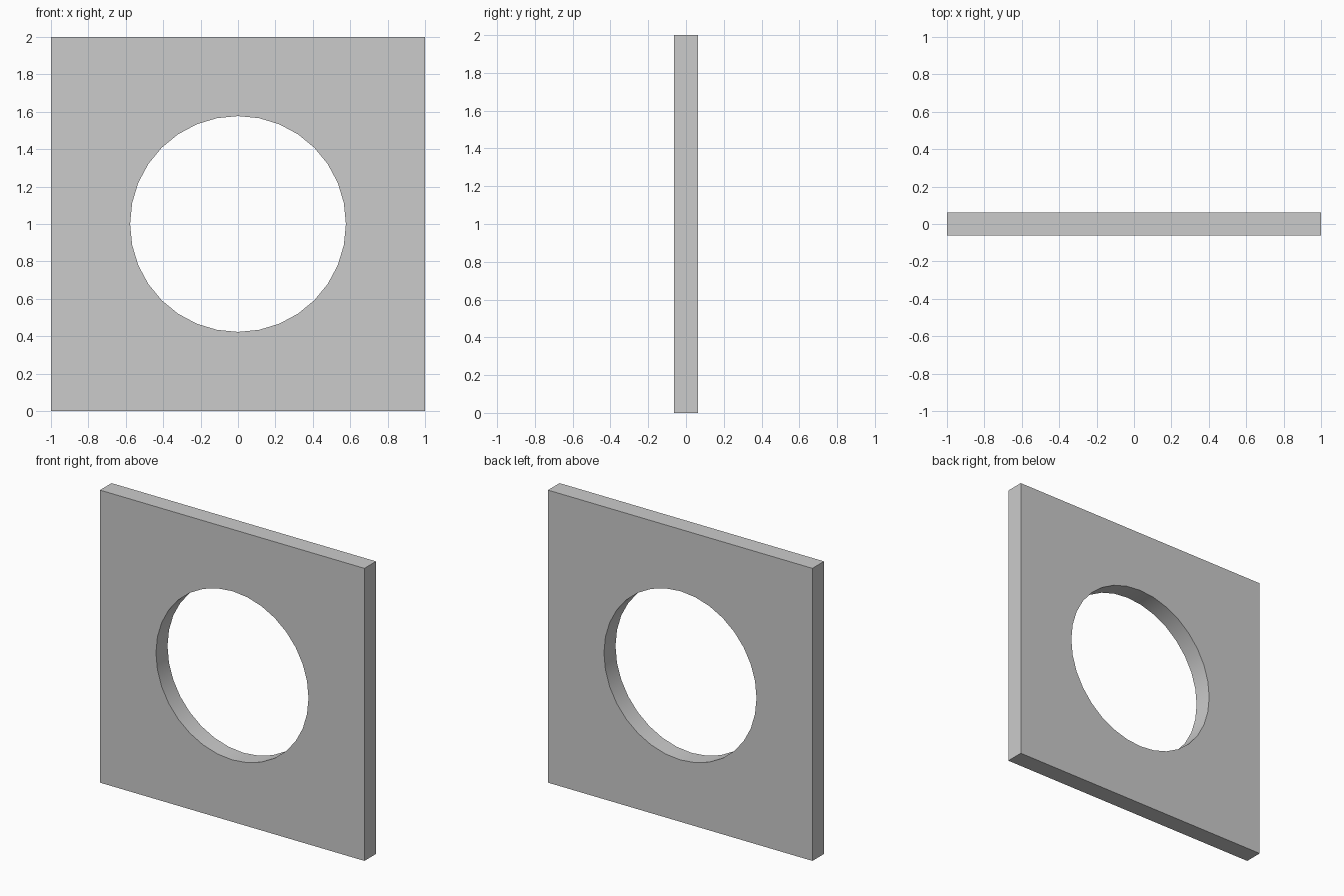
import bpy
import math

if "Cube" in bpy.data.objects:
    bpy.data.objects.remove(bpy.data.objects["Cube"])

SIZE, THICK = 2.0, 0.125
HOLE_R, HOLE_SIDES = 0.577, 32

# Square upright plate
bpy.ops.mesh.primitive_cube_add(size=1, location=(0, 0, SIZE / 2))
plate = bpy.context.object
plate.name = "square_plate"
plate.scale = (SIZE, THICK, SIZE)
bpy.ops.object.transform_apply(location=False, rotation=False, scale=True)

# Cutter for the round opening, axis along y
bpy.ops.mesh.primitive_cylinder_add(
    vertices=HOLE_SIDES, radius=HOLE_R, depth=THICK * 4,
    location=(0, 0, SIZE / 2), rotation=(math.pi / 2, 0, 0))
cutter = bpy.context.object
cutter.name = "hole_cutter"

# Cut the opening, then drop the helper
cut = plate.modifiers.new("round_hole", 'BOOLEAN')
cut.operation = 'DIFFERENCE'
cut.solver = 'EXACT'
cut.object = cutter
bpy.ops.object.select_all(action='DESELECT')
plate.select_set(True)
bpy.context.view_layer.objects.active = plate
bpy.ops.object.modifier_apply(modifier=cut.name)
bpy.data.objects.remove(cutter)

# Smooth hole wall, sharp plate edges
bpy.ops.object.shade_smooth_by_angle(angle=math.radians(30))
